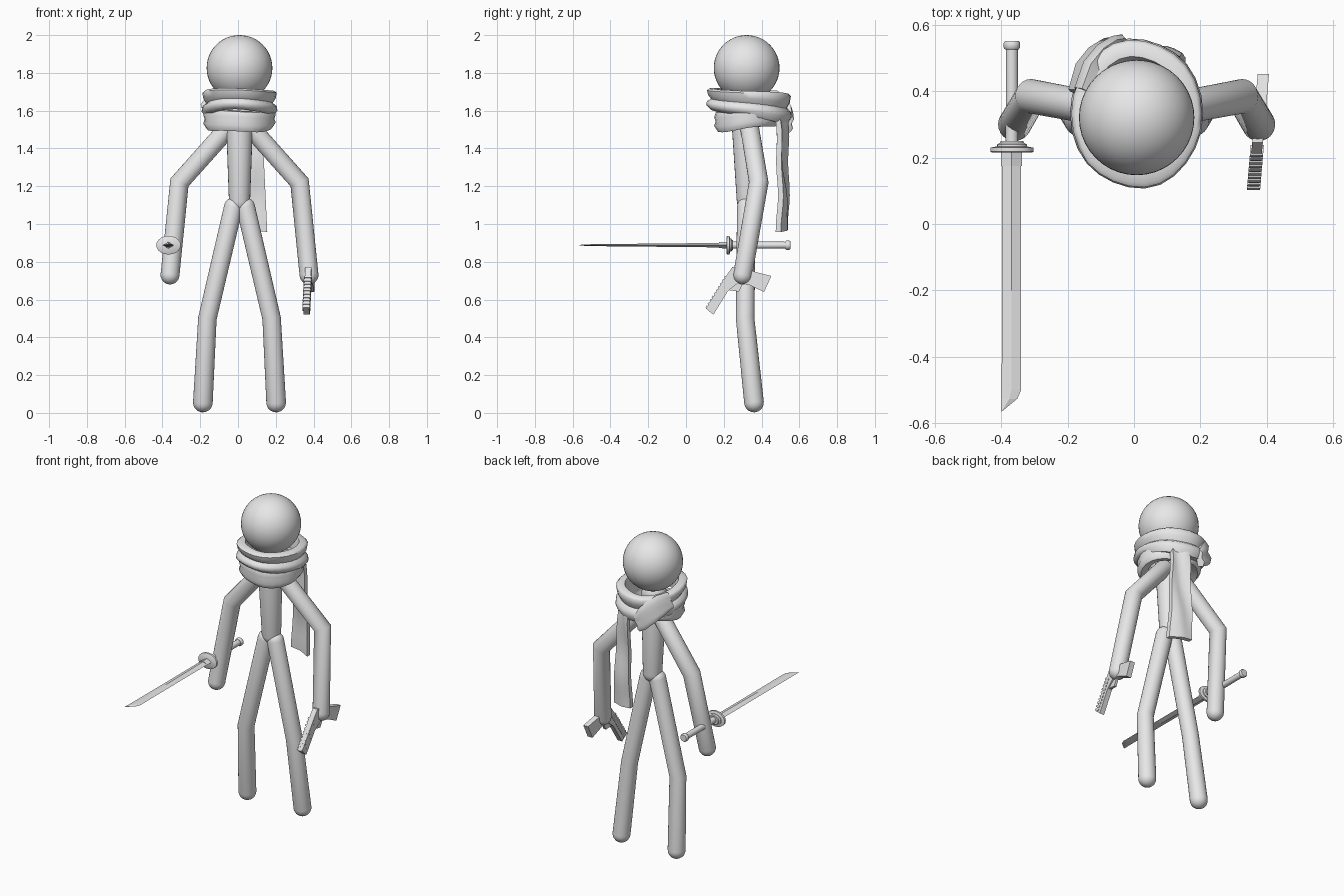
import bpy, bmesh, math
from mathutils import Vector

if "Cube" in bpy.data.objects:
    bpy.data.objects.remove(bpy.data.objects["Cube"])

MID = 0.008  # mirror line of the body
grey = bpy.data.materials.new("light_grey")
grey.diffuse_color = (0.8, 0.8, 0.8, 1)
grey.use_nodes = True
grey.node_tree.nodes["Principled BSDF"].inputs["Base Color"].default_value = grey.diffuse_color


def finish(name, bm, smooth=40):
    bmesh.ops.recalc_face_normals(bm, faces=bm.faces)
    me = bpy.data.meshes.new(name)
    bm.to_mesh(me)
    bm.free()
    me.materials.append(grey)
    ob = bpy.data.objects.new(name, me)
    bpy.context.collection.objects.link(ob)
    if smooth:
        bpy.ops.object.select_all(action='DESELECT')
        ob.select_set(True)
        bpy.context.view_layer.objects.active = ob
        bpy.ops.object.shade_smooth_by_angle(angle=math.radians(smooth))
    return ob


def loft(name, rings, loop=False, smooth=40):
    """Skin a list of equal-length point rings, capped unless looped."""
    bm = bmesh.new()
    rows = [[bm.verts.new(p) for p in r] for r in rings]
    n = len(rows[0])
    pairs = list(zip(rows, rows[1:])) + ([(rows[-1], rows[0])] if loop else [])
    for a, b in pairs:
        for i in range(n):
            j = (i + 1) % n
            bm.faces.new((a[i], a[j], b[j], b[i]))
    if not loop:
        bm.faces.new(rows[0])
        bm.faces.new(rows[-1])
    return finish(name, bm, smooth)


def limb(name, pts, radii, sides=24):
    """Round-ended tube along a path with mitred joints."""
    pts = [Vector(p) for p in pts]
    dirs = [(b - a).normalized() for a, b in zip(pts, pts[1:])]
    stations = []
    for k in range(5):  # start dome
        a = math.radians(6 + 16.8 * k)
        stations.append((pts[0] - dirs[0] * radii[0] * math.cos(a), dirs[0], radii[0] * math.sin(a)))
    for i, p in enumerate(pts):
        d = (dirs[max(i - 1, 0)] + dirs[min(i, len(dirs) - 1)]).normalized()
        stations.append((p, d, radii[i]))
    for k in range(4, -1, -1):  # end dome
        a = math.radians(6 + 16.8 * k)
        stations.append((pts[-1] + dirs[-1] * radii[-1] * math.cos(a), dirs[-1], radii[-1] * math.sin(a)))
    rings = []
    for c, d, r in stations:
        u = Vector((0, 1, 0)).cross(d).normalized()
        v = d.cross(u)
        rings.append([c + r * (math.cos(t) * u + math.sin(t) * v)
                      for t in (2 * math.pi * i / sides for i in range(sides))])
    return loft(name, rings)


def prism(name, poly, half, shift=0.0):
    """Side outline in y,z given a width in x, leaning along the weapon."""
    rings = [[(0.36 + (y - 0.1) * 0.085 + shift + s * half, y, z) for y, z in poly] for s in (-1, 1)]
    return loft(name, rings, smooth=0)


def lathe_y(name, profile, cx, cz, squash=1.0, sides=20):
    """Turned part along y from (y, radius) pairs."""
    rings = [[(cx + r * math.cos(t), y, cz + r * squash * math.sin(t))
              for t in (2 * math.pi * i / sides for i in range(sides))] for y, r in profile]
    return loft(name, rings)


def wrap(name, cy, rx, ry, low, high, profile, wob, n=26):
    """Cloth ring: low/high are (front, back) heights, profile is (radial, height share)."""
    rings = []
    for i in range(n):
        t = 2 * math.pi * i / n
        k = 0.5 + 0.5 * math.sin(t)
        z0 = low[0] + (low[1] - low[0]) * k + wob * math.sin(3 * t + 1)
        z1 = high[0] + (high[1] - high[0]) * k + wob * math.sin(2 * t)
        rings.append([(MID + (rx + d) * math.cos(t),
                       cy + (ry + d + wob * math.sin(4 * t)) * math.sin(t),
                       z0 + (z1 - z0) * h) for d, h in profile])
    return loft(name, rings, loop=True, smooth=60)


# Head
bm = bmesh.new()
bmesh.ops.create_uvsphere(bm, u_segments=40, v_segments=24, radius=0.174)
bmesh.ops.translate(bm, verts=bm.verts, vec=(MID, 0.321, 1.826))
finish("head", bm)

# Torso, arms and legs
limb("torso", [(MID, 0.31, 1.62), (MID, 0.325, 1.12)], [0.074, 0.056])
for side, s in (("right", -1), ("left", 1)):
    limb(side + "_arm", [(MID + s * 0.05, 0.335, 1.52), (MID + s * 0.318, 0.385, 1.22),
                         (MID + s * 0.368, 0.30, 0.73)], [0.05, 0.052, 0.05])
    limb(side + "_leg", [(MID + s * 0.032, 0.32, 1.09), (MID + s * 0.17, 0.313, 0.50),
                         (MID + s * 0.194, 0.36, 0.055)], [0.05, 0.049, 0.052])

# Scarf wraps
folds = [(-0.05, 1), (-0.012, 1.0), (0, 0.92), (-0.006, 0.7), (-0.022, 0.52), (0.0, 0.4),
         (0.004, 0.22), (-0.02, 0.0), (-0.06, 0.05), (-0.07, 0.6)]
wrap("scarf_upper_wrap", 0.333, 0.197, 0.222, (1.605, 1.53), (1.718, 1.69), folds, 0.004)
soft = [(-0.05, 1), (-0.01, 0.95), (0, 0.7), (-0.008, 0.5), (0, 0.3), (-0.02, 0.02), (-0.06, 0.1)]
wrap("scarf_lower_wrap", 0.325, 0.192, 0.175, (1.485, 1.52), (1.60, 1.62), soft, 0.005)

# Folded scarf end lying diagonally over the back
rings = []
path = [(-0.165, 0.40, 1.66, 0.05), (-0.145, 0.47, 1.645, 0.065), (-0.11, 0.515, 1.61, 0.07),
        (-0.07, 0.54, 1.565, 0.065), (-0.04, 0.545, 1.53, 0.05)]
for x, y, z, h in path:
    out = Vector((x - MID, y - 0.33, 0)).normalized()
    up = Vector((0.35, 0.1, 0.93))
    c = Vector((x, y, z))
    rings.append([c + out * 0.025 * a + up * h * b for a, b in
                  ((-1, -0.8), (0.4, -1), (1, -0.55), (0.5, 0), (1, 0.5), (0.4, 1), (-1, 0.8))])
loft("scarf_fold", rings, smooth=60)

# Hanging scarf tail with soft ripples
rings = []
for i in range(15):
    f = i / 14
    z = 1.60 - 0.63 * f
    y = 0.50 + 0.02 * f + 0.006 * math.sin(11 * f)
    x0, x1 = 0.035 - 0.02 * f, 0.125 + 0.03 * f
    front, back = [], []
    for j in range(6):
        u = j / 5
        x = x0 + (x1 - x0) * u
        yy = y + 0.018 - 0.036 * u + 0.007 * math.sin(6 * u + 5 * f)
        zz = z - 0.012 * u
        front.append((x, yy - 0.014, zz))
        back.append((x, yy + 0.014, zz))
    rings.append(front + back[::-1])
loft("scarf_tail", rings, smooth=50)

# Sword: grip, guard, collar and single-edged blade
SX, SZ = -0.368, 0.888
lathe_y("sword_grip", [(0.235, 0.019), (0.53, 0.018)], SX, SZ)
lathe_y("sword_pommel", [(0.526, 0.02), (0.532, 0.025), (0.546, 0.025), (0.552, 0.021)], SX, SZ)
lathe_y("sword_guard", [(0.215, 0.06), (0.218, 0.065), (0.23, 0.065), (0.234, 0.045),
                        (0.24, 0.045), (0.244, 0.036), (0.25, 0.034)], SX, SZ, 0.76)


def blade_section(y, x0, x1, t):
    xm = (x0 + x1) / 2
    return [(x0, y, SZ), (xm, y, SZ + t), (x1, y, SZ), (xm, y, SZ - t)]


loft("sword_collar", [blade_section(0.175, -0.401, -0.337, 0.016),
                      blade_section(0.218, -0.401, -0.337, 0.017)], smooth=0)
loft("sword_blade", [blade_section(0.20, -0.398, -0.34, 0.012), blade_section(-0.2, -0.398, -0.34, 0.008),
                     blade_section(-0.50, -0.399, -0.34, 0.005), blade_section(-0.527, -0.399, -0.352, 0.004),
                     blade_section(-0.565, -0.40, -0.398, 0.0015)], smooth=0)

# Pistol: barrel, grip, trigger guard and ribs along the barrel
prism("pistol_barrel", [(0.105, 0.553), (0.145, 0.52), (0.222, 0.645), (0.29, 0.70),
                        (0.29, 0.77), (0.245, 0.772), (0.215, 0.728)], 0.016)
prism("pistol_grip", [(0.27, 0.77), (0.345, 0.752), (0.452, 0.725), (0.413, 0.64),
                      (0.335, 0.677), (0.27, 0.69)], 0.017)
prism("pistol_trigger_guard", [(0.225, 0.65), (0.28, 0.642), (0.305, 0.69), (0.25, 0.70)], 0.008)
a, b = Vector((0.105, 0.553)), Vector((0.215, 0.728))
d = (b - a).normalized()
nrm = Vector((-d.y, d.x))
for i in range(10):
    p = a + (b - a) * (0.02 + 0.1 * i)
    q = p + d * 0.011
    prism("pistol_rib_%d" % (i + 1), [tuple(v) for v in (p + nrm * 0.005, q + nrm * 0.005,
                                                         q - nrm * 0.03, p - nrm * 0.03)], 0.02)
